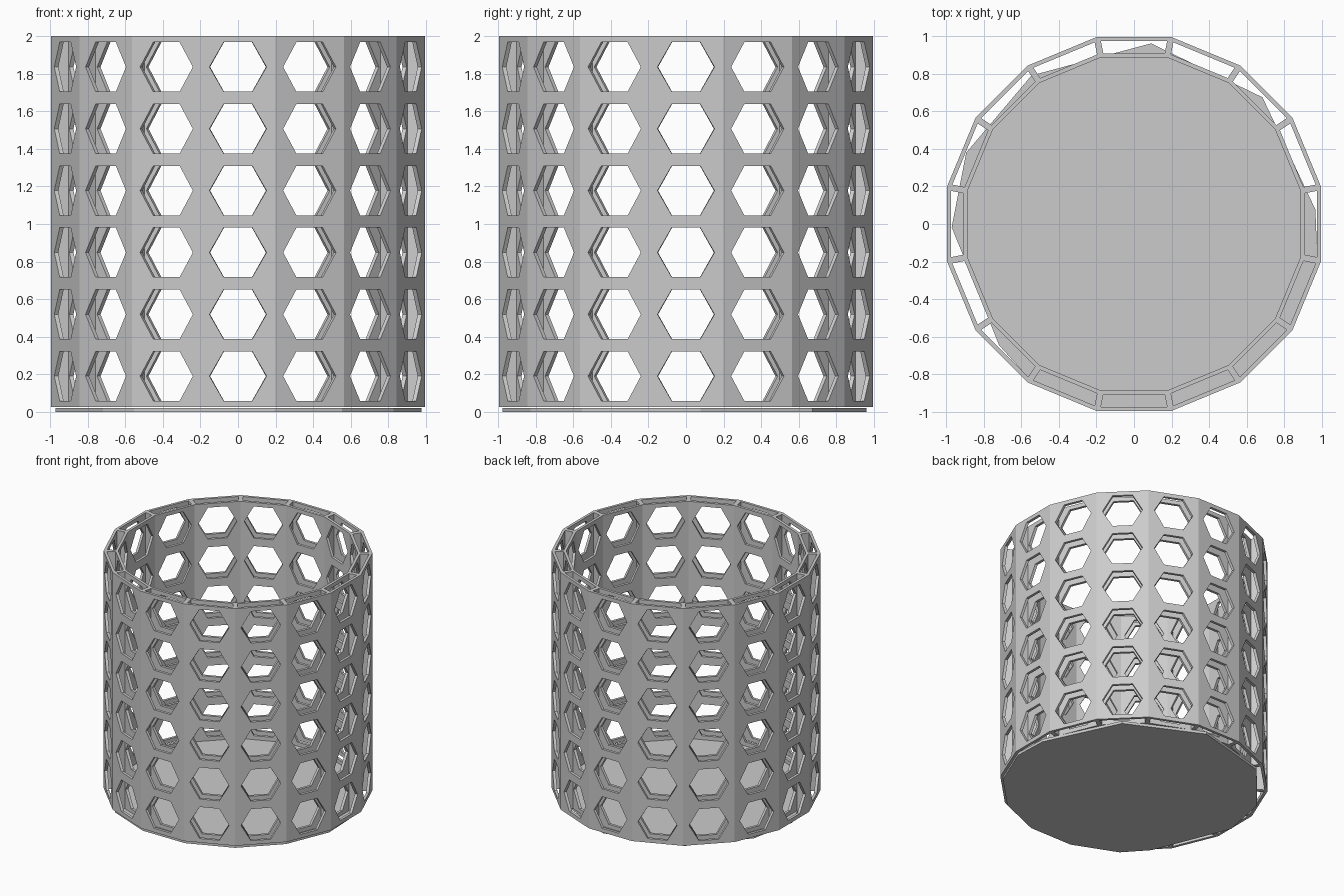
import bpy, bmesh
from math import sin, cos, tan, pi, radians
from mathutils import Matrix, Vector

if "Cube" in bpy.data.objects:
    bpy.data.objects.remove(bpy.data.objects["Cube"])

SIDES, ROWS = 16, 6
BASE, TOP = 0.026, 2.0
PITCH = (TOP - BASE) / ROWS
HEX = 0.152
WALL = 0.022
OUTER, INNER = 0.995, 0.908   # distance from the axis to the outside of each wall

grey = bpy.data.materials.new("plain grey")
grey.use_nodes = True
color = (0.6, 0.6, 0.6, 1)
grey.diffuse_color = color
grey.node_tree.nodes["Principled BSDF"].inputs["Base Color"].default_value = color


def finish(bm, name):
    bmesh.ops.remove_doubles(bm, verts=bm.verts, dist=0.0005)
    bmesh.ops.recalc_face_normals(bm, faces=bm.faces)
    mesh = bpy.data.meshes.new(name)
    bm.to_mesh(mesh)
    bm.free()
    mesh.materials.append(grey)
    ob = bpy.data.objects.new(name, mesh)
    bpy.context.collection.objects.link(ob)
    return ob


def prism(bm, points, z0, z1):
    low = [bm.verts.new((x, y, z0)) for x, y in points]
    high = [bm.verts.new((x, y, z1)) for x, y in points]
    bm.faces.new(low[::-1])
    bm.faces.new(high)
    for i in range(len(points)):
        j = (i + 1) % len(points)
        bm.faces.new((low[i], low[j], high[j], high[i]))


def perforated_wall(name, apothem):
    """Faceted tube of flat panels, each with a column of hexagonal holes."""
    bm = bmesh.new()
    half = apothem * tan(pi / SIDES)
    for side in range(SIDES):
        turn = Matrix.Rotation(side * 2 * pi / SIDES, 3, 'Z')
        for row in range(ROWS):
            mid = BASE + (row + 0.5) * PITCH
            h = PITCH / 2
            rim = [(half, 0), (half, h), (-half, h), (-half, 0), (-half, -h), (half, -h)]
            hole = [(HEX * cos(k * pi / 3), HEX * sin(k * pi / 3)) for k in range(6)]
            a, b = [[bm.verts.new(turn @ Vector((x, -apothem, mid + z))) for x, z in ring]
                    for ring in (rim, hole)]
            for k in range(6):
                n = (k + 1) % 6
                bm.faces.new((a[k], a[n], b[n], b[k]))
    bmesh.ops.remove_doubles(bm, verts=bm.verts, dist=0.0005)
    # Orient every panel away from the axis
    bm.normal_update()
    inward = [f for f in bm.faces
              if f.normal.dot(Vector((*f.calc_center_median().xy, 0))) < 0]
    bmesh.ops.reverse_faces(bm, faces=inward)
    # Thicken towards the axis with mitred corners
    outer_faces = list(bm.faces)
    shrink = (apothem - WALL) / apothem
    twin = {v: bm.verts.new((v.co.x * shrink, v.co.y * shrink, v.co.z))
            for v in list(bm.verts)}
    borders = [e for e in bm.edges if len(e.link_faces) == 1]
    for f in outer_faces:
        bm.faces.new([twin[v] for v in reversed(f.verts)])
    for e in borders:
        p, q = e.verts
        bm.faces.new((p, q, twin[q], twin[p]))
    return finish(bm, name)


perforated_wall("outer_wall", OUTER)
perforated_wall("inner_wall", INNER)

# Upright ribs joining the two walls at every corner
bm = bmesh.new()
stretch = 1 / cos(pi / SIDES)
for i in range(SIDES):
    a = (i + 0.5) * 2 * pi / SIDES
    r0, r1, w = (INNER - 0.008) * stretch, (OUTER - 0.012) * stretch, 0.017
    corners = [(r0, -w), (r1, -w), (r1, w), (r0, w)]
    prism(bm, [(r * cos(a) - t * sin(a), r * sin(a) + t * cos(a)) for r, t in corners], BASE, TOP)
finish(bm, "corner_ribs")

# Thin floor, uneven at the back and reaching the outer wall at the front
bm = bmesh.new()
back = [(4.6, 0.968), (44.6, 0.96), (84.6, 0.965), (124.6, 0.96), (157, 0.97), (181, 0.97), (222, 0.965)]
front = [(236.25 + 22.5 * k, 0.995) for k in range(6)]
prism(bm, [(r * cos(radians(a)), r * sin(radians(a))) for a, r in back + front], 0.0, 0.022)
finish(bm, "floor")
